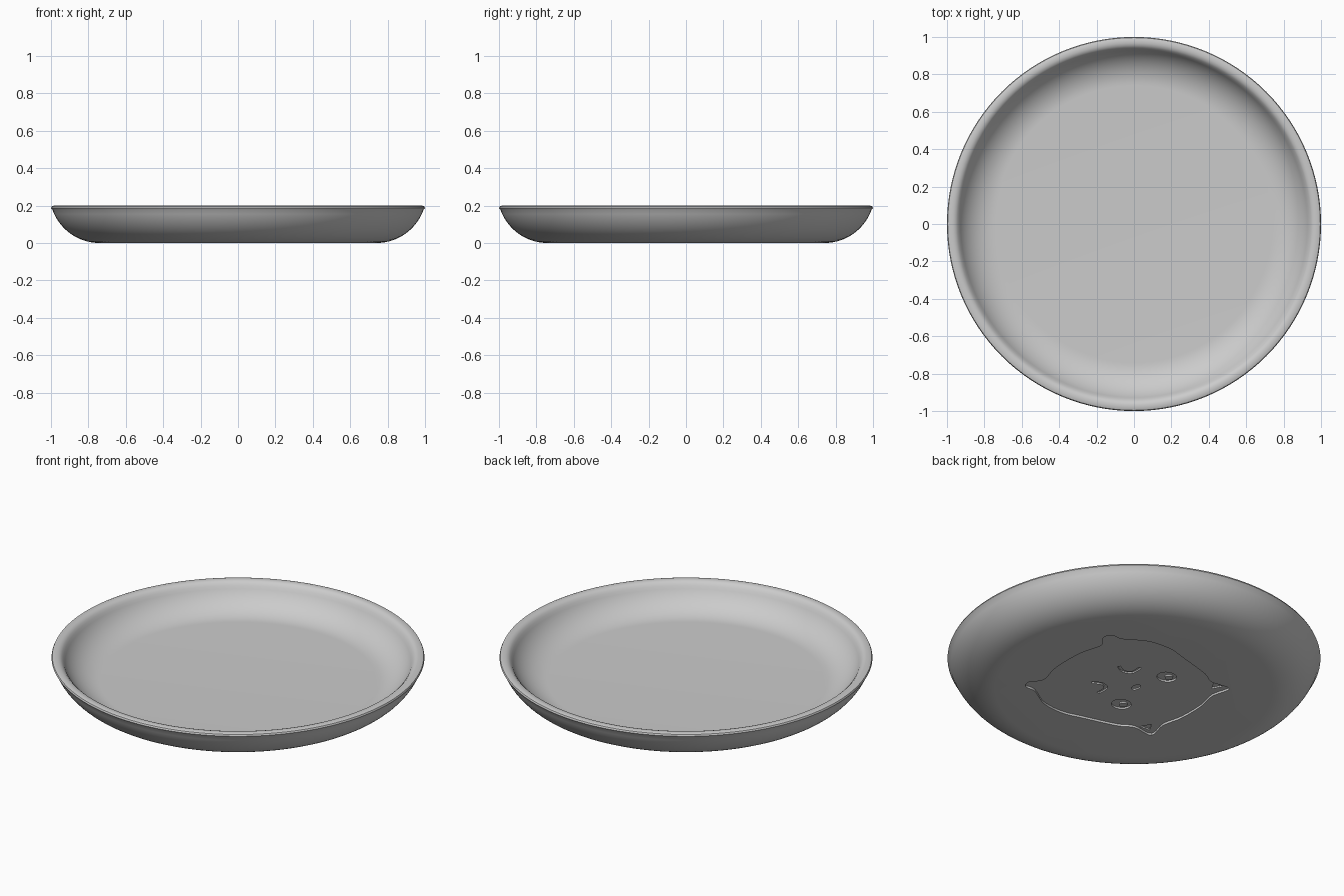
import bpy
import bmesh
from math import sin, cos, pi, radians
from mathutils import Vector

if "Cube" in bpy.data.objects:
    bpy.data.objects.remove(bpy.data.objects["Cube"])

grey = bpy.data.materials.new("plain_grey")
grey.use_nodes = True
grey.diffuse_color = (0.6, 0.6, 0.6, 1)
grey.node_tree.nodes["Principled BSDF"].inputs["Base Color"].default_value = (0.6, 0.6, 0.6, 1)


def make_object(name, bm):
    bmesh.ops.recalc_face_normals(bm, faces=bm.faces)
    mesh = bpy.data.meshes.new(name)
    bm.to_mesh(mesh)
    bm.free()
    mesh.materials.append(grey)
    obj = bpy.data.objects.new(name, mesh)
    bpy.context.collection.objects.link(obj)
    return obj


def arc(radius, start, end, steps):
    """Arc of the bowl wall, measured from straight down."""
    angles = [radians(start + (end - start) * i / steps) for i in range(steps + 1)]
    return [(0.74 + radius * sin(a), 0.268 - radius * cos(a)) for a in angles]


def lathe(name, profile, segments):
    bm = bmesh.new()
    rings = []
    for i in range(segments):
        a = 2 * pi * i / segments
        rings.append([bm.verts.new((r * cos(a), r * sin(a), z)) for r, z in profile])
    for i, ring in enumerate(rings):
        after = rings[(i + 1) % segments]
        for j in range(len(profile) - 1):
            bm.faces.new((ring[j], after[j], after[j + 1], ring[j + 1]))
    bm.faces.new([ring[0] for ring in rings])
    bm.faces.new([ring[-1] for ring in rings])
    return make_object(name, bm)


def prism(name, points, bottom, top):
    bm = bmesh.new()
    face = bm.faces.new([bm.verts.new((x, y, bottom)) for x, y in points])
    grown = bmesh.ops.extrude_face_region(bm, geom=[face])["geom"]
    verts = [v for v in grown if isinstance(v, bmesh.types.BMVert)]
    bmesh.ops.translate(bm, verts=verts, vec=(0, 0, top - bottom))
    return make_object(name, bm)


def smooth_path(points, closed, steps=5):
    """Catmull-Rom curve through the points."""
    pts = [Vector(p) for p in points]
    n = len(pts)
    pick = (lambda i: pts[i % n]) if closed else (lambda i: pts[max(0, min(n - 1, i))])
    out = []
    for i in range(n if closed else n - 1):
        a, b, c, d = (pick(i + k) for k in (-1, 0, 1, 2))
        for s in range(steps):
            t = s / steps
            out.append(b + (c - a) * t / 2 + (a * 2 - b * 5 + c * 4 - d) * t * t / 2
                       + (b * 3 - a - c * 3 + d) * t ** 3 / 2)
    return out if closed else out + [pts[-1]]


def ribbon(points, width):
    path = smooth_path(points, False)
    left, right = [], []
    for i, p in enumerate(path):
        along = (path[min(i + 1, len(path) - 1)] - path[max(i - 1, 0)]).normalized()
        side = Vector((-along.y, along.x)) * width / 2
        left.append(p + side)
        right.append(p - side)
    return left + right[::-1]


def ellipse(x, y, rx, ry, segments=32):
    return [(x + rx * cos(2 * pi * i / segments), y + ry * sin(2 * pi * i / segments))
            for i in range(segments)]


def mirror(points, side):
    return [(x, y * side) for x, y in points]


def engrave(target, points, depth):
    cutter = prism("cutter", points, -0.05, depth)
    cutter.hide_render = True
    mod = target.modifiers.new("engrave", 'BOOLEAN')
    mod.operation = 'DIFFERENCE'
    mod.solver = 'EXACT'
    mod.object = cutter
    bpy.context.view_layer.objects.active = target
    bpy.ops.object.modifier_apply(modifier=mod.name)
    bpy.data.objects.remove(cutter)


# Dish with curved wall and rounded rim
rim = [(1.0, 0.187), (0.996, 0.196), (0.985, 0.2), (0.967, 0.2), (0.953, 0.196), (0.944, 0.188)]
dish = lathe("dish", arc(0.268, 0, 70, 14) + rim + arc(0.215, 65, 0, 14), 128)

# Animal head outline sunk into the underside
half = [(0.463, 0.1), (0.43, 0.24), (0.475, 0.31), (0.455, 0.36), (0.387, 0.365),
        (0.265, 0.435), (0.128, 0.45), (0.006, 0.42), (-0.188, 0.365), (-0.272, 0.32),
        (-0.394, 0.325), (-0.375, 0.205), (-0.4, 0.08)]
engrave(dish, smooth_path(half + mirror(half, -1)[::-1], True), 0.012)

# Nose, eyes, inner ears and mouth curves, sunk a little deeper
engrave(dish, ellipse(-0.015, 0, 0.02, 0.03), 0.02)
for side in (1, -1):
    engrave(dish, ellipse(-0.07, 0.19 * side, 0.055, 0.05), 0.022)
    engrave(dish, mirror([(-0.365, 0.305), (-0.3, 0.31), (-0.335, 0.25)], side), 0.02)
    engrave(dish, ribbon(mirror([(0.2, 0.113), (0.15, 0.088), (0.105, 0.11), (0.103, 0.175)],
                                side), 0.018), 0.02)

# Raised glints inside the eyes
glints = [prism(name, ellipse(-0.085, 0.19 * side, 0.022, 0.022), 0.013, 0.03)
          for name, side in (("left_eye_glint", 1), ("right_eye_glint", -1))]

bpy.ops.object.select_all(action='DESELECT')
for obj in [dish] + glints:
    obj.select_set(True)
bpy.context.view_layer.objects.active = dish
bpy.ops.object.shade_smooth_by_angle(angle=radians(35))
